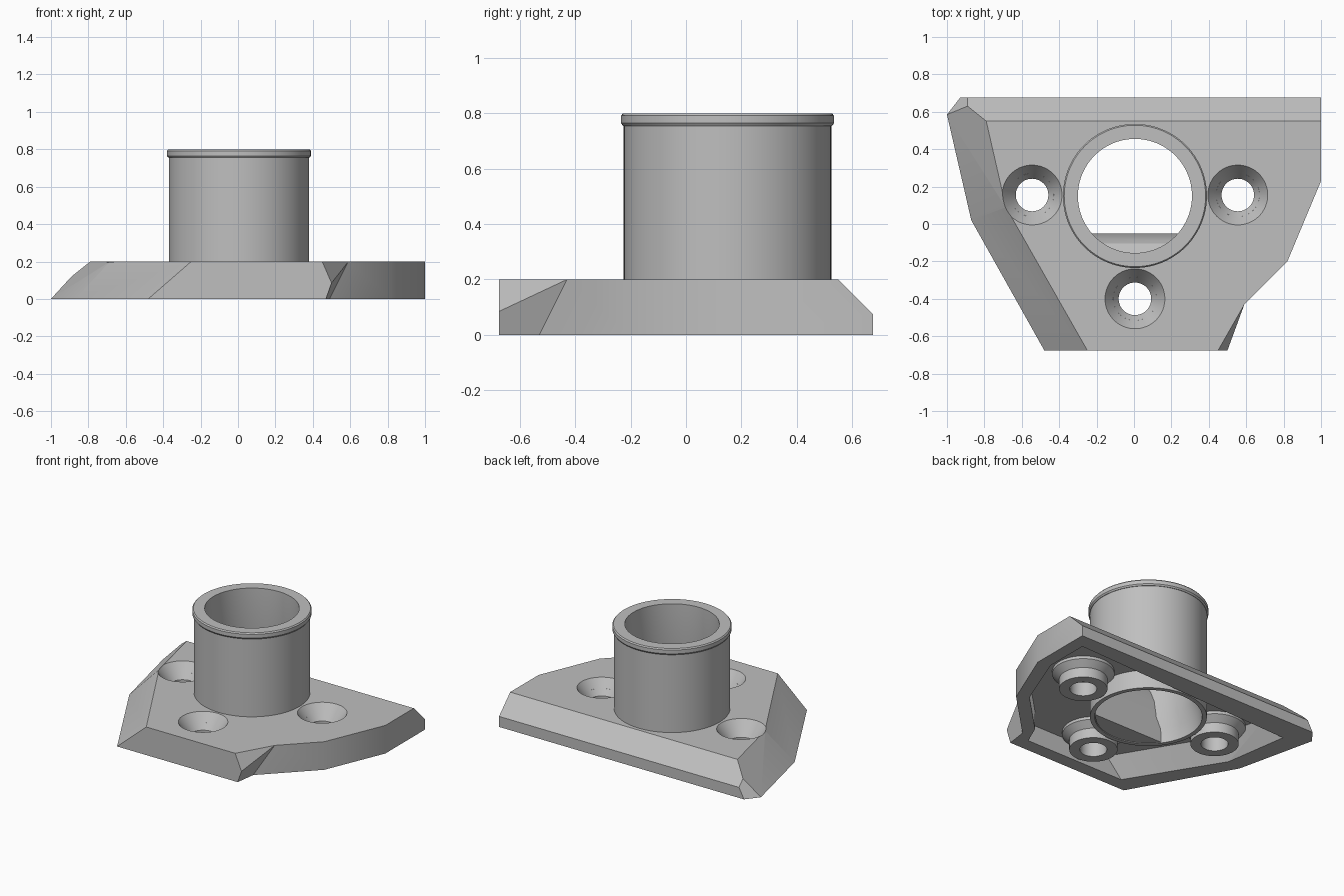
import bpy, bmesh
from math import radians
from mathutils import Vector, Matrix

if "Cube" in bpy.data.objects:
    bpy.data.objects.remove(bpy.data.objects["Cube"], do_unlink=True)

# One grey material for the whole bracket
grey = bpy.data.materials.new("plain_grey")
grey.use_nodes = True
colour = (0.52, 0.52, 0.52, 1)
grey.diffuse_color = colour
grey.node_tree.nodes["Principled BSDF"].inputs["Base Color"].default_value = colour


def finish(bm, name):
    bmesh.ops.recalc_face_normals(bm, faces=bm.faces)
    mesh = bpy.data.meshes.new(name)
    bm.to_mesh(mesh)
    bm.free()
    mesh.materials.append(grey)
    obj = bpy.data.objects.new(name, mesh)
    bpy.context.collection.objects.link(obj)
    return obj


def lathe(name, profile, centre, steps=72):
    """Spin a closed (radius, height) profile about a vertical axis."""
    bm = bmesh.new()
    verts = [bm.verts.new((r, 0, z)) for r, z in profile]
    edges = [bm.edges.new((v, verts[i - 1])) for i, v in enumerate(verts)]
    bmesh.ops.spin(bm, geom=verts + edges, cent=(0, 0, 0), axis=(0, 0, 1),
                   angle=radians(360), steps=steps)
    bmesh.ops.remove_doubles(bm, verts=bm.verts, dist=1e-4)
    bmesh.ops.translate(bm, verts=bm.verts, vec=(*centre, 0))
    return finish(bm, name)


def drum(name, radius, low, high, centre):
    bm = bmesh.new()
    bmesh.ops.create_cone(bm, cap_ends=True, segments=72, radius1=radius,
                          radius2=radius, depth=high - low,
                          matrix=Matrix.Translation((*centre, (low + high) / 2)))
    return finish(bm, name)


def loft(name, lower, upper):
    """Solid between two outlines with matching corners."""
    bm = bmesh.new()
    low = [bm.verts.new(p) for p in lower]
    top = [bm.verts.new(p) for p in upper]
    bm.faces.new(low)
    bm.faces.new(top)
    for i in range(len(low)):
        bm.faces.new((low[i - 1], low[i], top[i], top[i - 1]))
    return finish(bm, name)


def cut(obj, tool, operation="DIFFERENCE"):
    mod = obj.modifiers.new("cut", "BOOLEAN")
    mod.operation, mod.object, mod.solver = operation, tool, "EXACT"
    bpy.context.view_layer.objects.active = obj
    bpy.ops.object.modifier_apply(modifier=mod.name)
    bpy.data.objects.remove(tool, do_unlink=True)


def smooth(obj):
    bpy.ops.object.select_all(action="DESELECT")
    obj.select_set(True)
    bpy.context.view_layer.objects.active = obj
    bpy.ops.object.shade_smooth_by_angle(angle=radians(25))


TOP = 0.2
tube_centre = (0.005, 0.15)
hole_centres = {"right": (-0.545, 0.155), "left": (0.555, 0.155), "front": (0.005, -0.4)}

# Base plate: named corners at the foot, part way up and on top
corners = {
    "A": (-1, .585, 0), "B": (-.93, .675, 0), "C": (1, .675, 0), "D": (1, .23, 0),
    "E": (.82, -.2, 0), "F": (.49, -.53, 0), "G": (.47, -.675, 0),
    "H": (-.48, -.675, 0), "I": (-.87, .02, 0),
    "a": (-.89, .63, .12), "b": (-.89, .675, .075), "c": (1, .675, .075),
    "g": (.5, -.675, .085),
    "s": (-.79, .55, TOP), "t": (1, .55, TOP), "u": (1, .23, TOP), "v": (.82, -.2, TOP),
    "w": (.59, -.43, TOP), "x": (.45, -.675, TOP), "y": (-.25, -.675, TOP),
    "z": (-.685, .09, TOP),
}
bm = bmesh.new()
verts = {k: bm.verts.new(p) for k, p in corners.items()}
for loop in ("ABCDEFGHI", "stuvwxyz", "ABba", "BCcb", "bctsa", "CDutc", "DEvu",
             "EFwv", "FGgw", "gxw", "GHyxg", "HIzy", "IAasz"):
    bm.faces.new([verts[k] for k in loop])
base_plate = finish(bm, "base_plate")

# Hollow underside
outline = [(-.83, .5), (.91, .57), (.91, .25), (.75, -.15), (.46, -.44),
           (.4, -.58), (-.38, -.58), (-.76, .04)]
ceiling = [(-.72, .47), (.91, .5), (.91, .25), (.75, -.15), (.46, -.44),
           (.4, -.58), (-.26, -.58), (-.65, .07)]
cut(base_plate, loft("cavity", [(x, y, -.001) for x, y in outline],
                     [(x, y, .13) for x, y in ceiling]))

# Screw holes with countersinks, each backed by a stepped boss
for side, centre in hole_centres.items():
    cut(base_plate, lathe("drill", [(0, -.1), (.087, -.1), (.087, .1), (.16, TOP),
                                    (.167, .21), (0, .21)], centre))
    boss = lathe(side + "_screw_boss", [(.087, 0), (.155, 0), (.155, .07), (.2, .11),
                                        (.2, .14), (.116, .14), (.087, .1)], centre)
    smooth(boss)
cut(base_plate, drum("tube_bore", .372, -.1, .4, tube_centre))
smooth(base_plate)

# Tube with a rounded lip and a wider mouth underneath
tube = lathe("tube", [(.305, .8), (.378, .8), (.385, .792), (.385, .765), (.378, .755),
                      (.375, .755), (.375, 0), (.345, 0), (.335, .1), (.305, .18)],
             tube_centre, 96)
smooth(tube)

# Curved deflector filling the front of the bore
profile = [(-.05, .002), (-.05, .2), (-.058, .29), (-.075, .36), (-.105, .42),
           (-.16, .46), (-.25, .46), (-.25, .002)]
deflector = loft("bore_deflector", [(-.4, y, z) for y, z in profile],
                 [(.4, y, z) for y, z in profile])
cut(deflector, drum("deflector_trim", .34, -.1, .7, tube_centre), "INTERSECT")
smooth(deflector)
